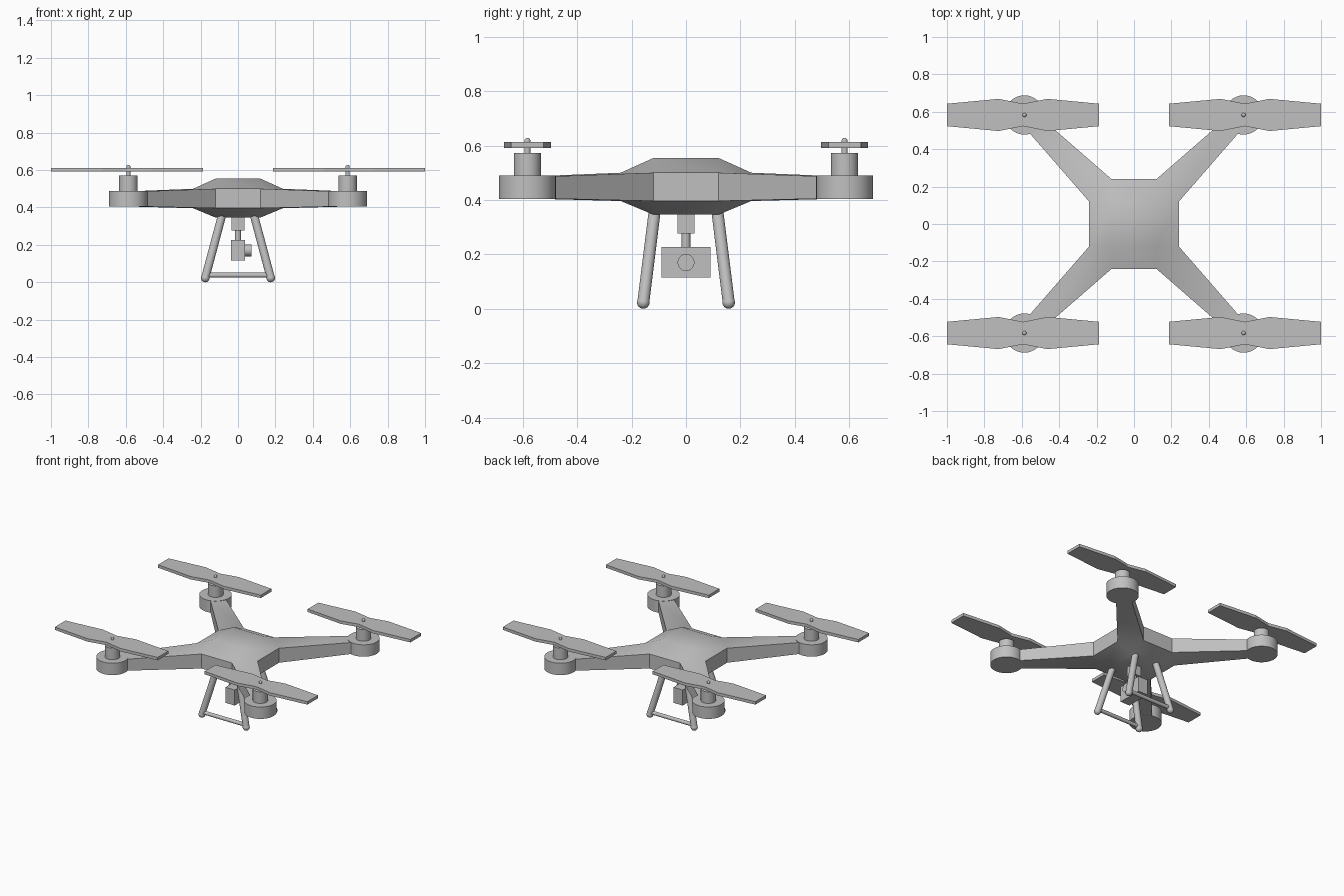
import bpy, bmesh, math
from mathutils import Vector, Matrix

if "Cube" in bpy.data.objects:
    bpy.data.objects.remove(bpy.data.objects["Cube"])

grey = bpy.data.materials.new("light_grey")
grey.use_nodes = True
COLOUR = (0.53, 0.53, 0.53, 1)
grey.diffuse_color = COLOUR
grey.node_tree.nodes["Principled BSDF"].inputs["Base Color"].default_value = COLOUR


def finish(bm, name, smooth=True):
    bmesh.ops.recalc_face_normals(bm, faces=bm.faces[:])
    mesh = bpy.data.meshes.new(name)
    bm.to_mesh(mesh)
    bm.free()
    mesh.materials.append(grey)
    obj = bpy.data.objects.new(name, mesh)
    bpy.context.collection.objects.link(obj)
    if smooth:
        bpy.ops.object.select_all(action="DESELECT")
        bpy.context.view_layer.objects.active = obj
        obj.select_set(True)
        bpy.ops.object.shade_smooth_by_angle(angle=math.radians(35))
    return obj


def add_rod(bm, a, b, r, segments=32):
    a, b = Vector(a), Vector(b)
    d = b - a
    turn = d.to_track_quat("Z", "Y").to_matrix().to_4x4()
    bmesh.ops.create_cone(bm, cap_ends=True, segments=segments, radius1=r, radius2=r,
                          depth=d.length, matrix=Matrix.Translation((a + b) / 2) @ turn)


def add_ball(bm, p, r):
    bmesh.ops.create_uvsphere(bm, u_segments=20, v_segments=12, radius=r,
                              matrix=Matrix.Translation(p))


def rod(name, a, b, r):
    bm = bmesh.new()
    add_rod(bm, a, b, r)
    return finish(bm, name)


def box(name, centre, size):
    bm = bmesh.new()
    bmesh.ops.create_cube(bm, size=1, matrix=Matrix.Translation(centre) @ Matrix.Diagonal((*size, 1)))
    return finish(bm, name, False)


# Hull with four tapered arms, built as one quadrant turned four times
bm = bmesh.new()
quadrant = [(0.24, 0.12), (0.576, 0.506), (0.506, 0.576), (0.12, 0.24)]


def ring(z_root, z_tip):
    verts = []
    for k in range(4):
        turn = Matrix.Rotation(k * math.pi / 2, 3, "Z")
        for i, (x, y) in enumerate(quadrant):
            verts.append(bm.verts.new(turn @ Vector((x, y, z_tip if i in (1, 2) else z_root))))
    return verts


def corners(z):
    return [bm.verts.new((x * 0.12, y * 0.12, z)) for x, y in ((1, 1), (-1, 1), (-1, -1), (1, -1))]


upper, lower = ring(0.5, 0.486), ring(0.396, 0.405)
for i in range(16):
    j = (i + 1) % 16
    bm.faces.new((upper[i], upper[j], lower[j], lower[i]))
for edge, cap in ((upper, corners(0.554)), (lower, corners(0.346))):
    bm.faces.new(cap)
    for k in range(4):
        a, b, c, d = edge[4 * k:4 * k + 4]
        bm.faces.new((a, b, c, d))
        bm.faces.new((cap[k], a, d))
        bm.faces.new((cap[k], d, edge[(4 * k + 4) % 16], cap[(k + 1) % 4]))
finish(bm, "hull_and_arms")

# Rotors: motor housing, motor, shaft and twin blade at each arm tip
half_blade = [(0.0, 0.06), (0.13, 0.086), (0.407, 0.06)]
right_edge = half_blade + [(x, -y) for x, y in reversed(half_blade)]
outline = right_edge + [(-x, -y) for x, y in right_edge[1:-1]]

for sx, side in ((1, "left"), (-1, "right")):
    for sy, end in ((-1, "front"), (1, "back")):
        tag = end + "_" + side
        x, y = sx * 0.586, sy * 0.583
        rod("motor_housing_" + tag, (x, y, 0.404), (x, y, 0.489), 0.105)
        rod("motor_" + tag, (x, y, 0.489), (x, y, 0.572), 0.05)
        bm = bmesh.new()
        add_rod(bm, (x, y, 0.57), (x, y, 0.617), 0.011, 20)
        add_ball(bm, (x, y, 0.617), 0.011)
        finish(bm, "shaft_" + tag)
        bm = bmesh.new()
        face = bm.faces.new([bm.verts.new((sx * 0.593 + px, y + py, 0.591)) for px, py in outline])
        grown = bmesh.ops.extrude_face_region(bm, geom=[face])["geom"]
        bmesh.ops.translate(bm, vec=(0, 0, 0.021),
                            verts=[v for v in grown if isinstance(v, bmesh.types.BMVert)])
        finish(bm, "propeller_" + tag, False)

        # Splayed landing leg with a rounded foot
        bm = bmesh.new()
        foot = (sx * 0.175, sy * 0.157, 0.023)
        add_rod(bm, (sx * 0.085, sy * 0.115, 0.36), foot, 0.022)
        add_ball(bm, foot, 0.023)
        finish(bm, "leg_" + tag)

# Crossbars joining the feet
for sy, end in ((-1, "front"), (1, "back")):
    rod("crossbar_" + end, (-0.172, sy * 0.156, 0.038), (0.172, sy * 0.156, 0.038), 0.013)

# Hanging camera
box("camera_mount", (0, 0, 0.315), (0.068, 0.062, 0.076))
rod("camera_neck", (0, 0, 0.22), (0, 0, 0.28), 0.016)
box("camera_body", (0, 0, 0.171), (0.074, 0.18, 0.111))
rod("camera_lens", (0.03, 0, 0.17), (0.071, 0, 0.17), 0.031)
